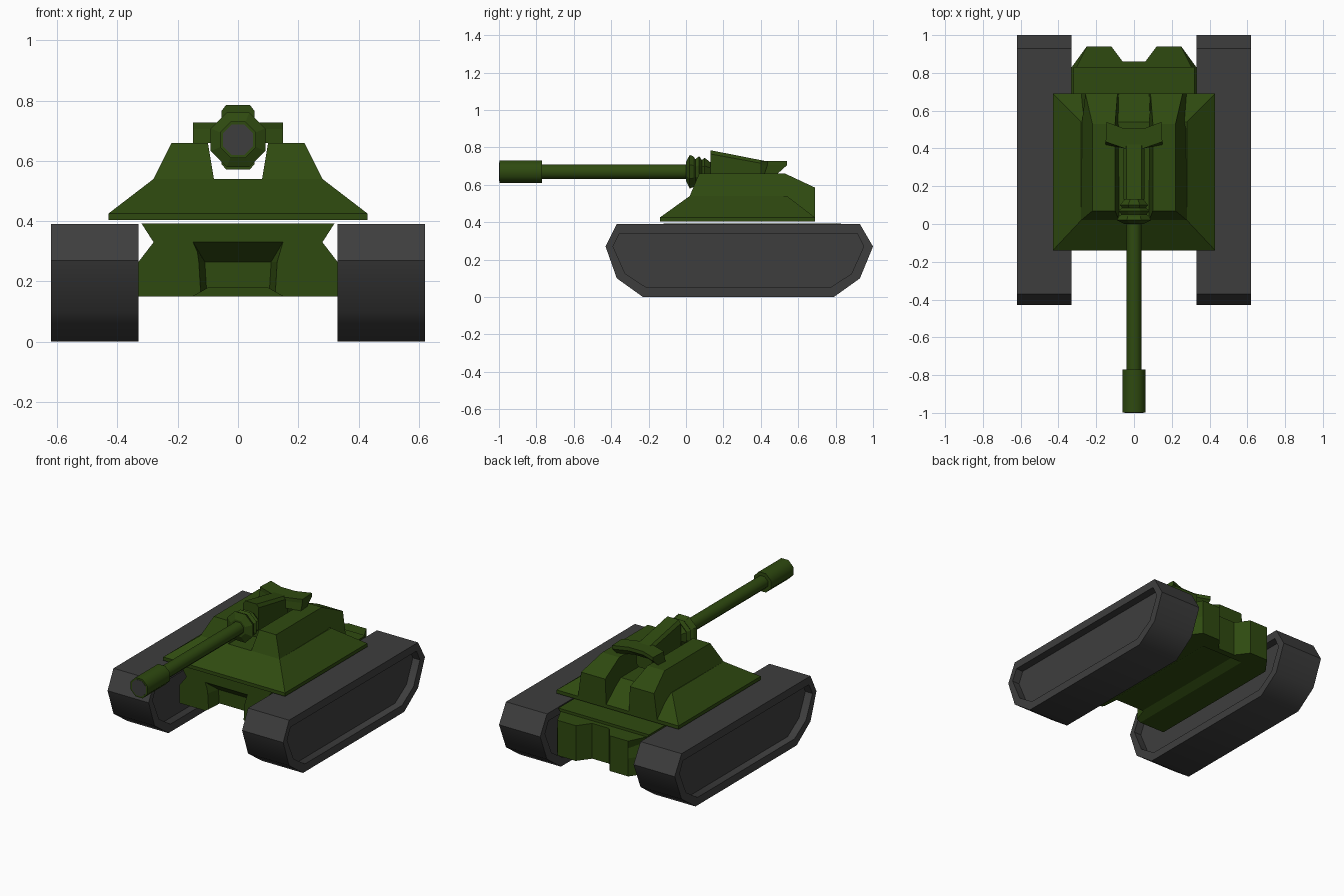
import bpy, bmesh, math

if "Cube" in bpy.data.objects:
    bpy.data.objects.remove(bpy.data.objects["Cube"])


def material(name, rgb):
    m = bpy.data.materials.new(name)
    m.diffuse_color = (*rgb, 1)
    m.use_nodes = True
    m.node_tree.nodes["Principled BSDF"].inputs["Base Color"].default_value = m.diffuse_color
    return m


GREEN = material("army_green", (0.028, 0.068, 0.005))
GREY = material("dark_grey", (0.048, 0.048, 0.048))


def loft(name, rings, mat, mirror=False, smooth=None):
    """Skin a list of equal-length closed rings and cap both ends."""
    bm = bmesh.new()
    vs = [[bm.verts.new(p) for p in r] for r in rings]
    n = len(rings[0])
    for a, b in zip(vs, vs[1:]):
        for i in range(n):
            j = (i + 1) % n
            bm.faces.new((a[i], a[j], b[j], b[i]))
    bm.faces.new(vs[0][::-1])
    bm.faces.new(vs[-1])
    bmesh.ops.recalc_face_normals(bm, faces=bm.faces)
    me = bpy.data.meshes.new(name)
    bm.to_mesh(me)
    bm.free()
    me.materials.append(mat)
    ob = bpy.data.objects.new(name, me)
    bpy.context.collection.objects.link(ob)
    if mirror:
        ob.modifiers.new("mirror", 'MIRROR')
    if smooth:
        bpy.ops.object.select_all(action='DESELECT')
        ob.select_set(True)
        bpy.context.view_layer.objects.active = ob
        bpy.ops.object.shade_smooth_by_angle(angle=math.radians(smooth))
    return ob


def along_x(prof, x):
    return [(x, y, z) for y, z in prof]


def along_y(prof, y):
    return [(x, y, z) for x, z in prof]


def rect(x, y0, y1, z):
    return [(-x, y0, z), (x, y0, z), (x, y1, z), (-x, y1, z)]


def both_sides(half):
    """Mirror a half outline (first coordinate) into a closed one."""
    return half + [(-x, z) for x, z in reversed(half)]


def turned(name, prof, mat, sides=8, smooth=None):
    """Gun part: (y, radius) profile turned about the barrel axis."""
    rings = []
    for y, r in prof:
        rings.append([(r * math.cos((k + .5) * math.tau / sides), y,
                       0.67 + r * math.sin((k + .5) * math.tau / sides)) for k in range(sides)])
    return loft(name, rings, mat, smooth=smooth)


# Tracks with recessed side panels
outer = [(-.23, 0), (.79, 0), (.93, .10), (1.0, .27), (.93, .39), (-.37, .39), (-.43, .27), (-.37, .10)]
inner = [(-.21, .05), (.77, .05), (.885, .125), (.95, .27), (.915, .34), (-.355, .34), (-.39, .27), (-.325, .125)]
loft("tracks", [along_x(inner, .38), along_x(inner, .33), along_x(outer, .33),
                along_x(outer, .62), along_x(inner, .62), along_x(inner, .57)], GREY, True, 40)

# Hull: one cross-section run from front to back
section = both_sides([(.32, .392), (.28, .33), (.33, .265), (.33, .15), (.15, .15), (.10, .178)])
hull = loft("hull", [along_y(section, -.12), along_y(section, .83)], GREEN)

# Notch in the middle of the hull front, with a sloping ceiling
notch = loft("hull_notch_cutter", [
    [(-.14, -.2, .1), (.14, -.2, .1), (.10, -.04, .1), (-.10, -.04, .1)],
    [(-.15, -.2, .265), (.15, -.2, .265), (.11, -.04, .265), (-.11, -.04, .265)],
    [(-.16, -.2, .332), (.16, -.2, .332), (.15, -.121, .332), (-.15, -.121, .332)]], GREEN)
cut = hull.modifiers.new("notch", 'BOOLEAN')
cut.object = notch
cut.operation = 'DIFFERENCE'
cut.solver = 'EXACT'
notch.hide_render = True
notch.hide_viewport = True

# Twin bulges at the hull rear
rings = []
for z, ox in ((.15, .33), (.265, .33), (.33, .28), (.375, .305)):
    plan = both_sides([(ox, .82), (ox, .83), (.25, .94), (.12, .94), (.06, .86)])
    rings.append([(x, y, z) for x, y in plan])
loft("rear_bulges", rings, GREEN)

# Turret skirt and sloping lower body
loft("turret_body", [rect(.43, -.14, .69, .403), rect(.43, -.14, .69, .425),
                     rect(.28, .02, .54, .54)], GREEN)

# Two humps on either side of the gun channel
side_out = [(.02, .54), (.07, .66), (.53, .66), (.69, .585), (.69, .42), (.5, .42), (.5, .53)]


def hump_x(z, inside):
    t = max(0, (z - .54) / .12)
    return .08 + .02 * t if inside else .28 - .06 * t


loft("turret_humps", [[(hump_x(z, s), y, z) for y, z in side_out] for s in (True, False)], GREEN, True)

# Gun: barrel, muzzle sleeve, bore plate and ribbed collar
turned("barrel", [(-.78, .042), (.02, .042)], GREEN, 8, 50)
turned("muzzle_sleeve", [(-.998, .065), (-.77, .065)], GREEN, 8, 50)
turned("bore_plate", [(-1.0, .054), (-.996, .054)], GREY)
turned("gun_collar", [(0, .055), (.02, .098), (.04, .088), (.05, .072), (.07, .09),
                      (.085, .068), (.10, .08), (.13, .055)], GREEN)

# Breech housing on top, with bevelled top and bottom edges
loft("gun_housing", [
    [(x, .13, z) for x, z in both_sides([(.04, .785), (.055, .765), (.055, .59), (.04, .572)])],
    [(x, .42, z) for x, z in both_sides([(.04, .728), (.055, .712), (.055, .59), (.04, .572)])]], GREEN)

# Swept crosspiece behind the housing
wing = both_sides([(.05, .40), (.15, .435), (.145, .54), (.05, .505)])
wing_low = both_sides([(.05, .40), (.15, .42), (.145, .49), (.05, .45)])
loft("gun_crosspiece", [[(x, y, .66) for x, y in wing_low],
                        [(x, y, .705) for x, y in wing],
                        [(x, y, .728) for x, y in wing]], GREEN)
